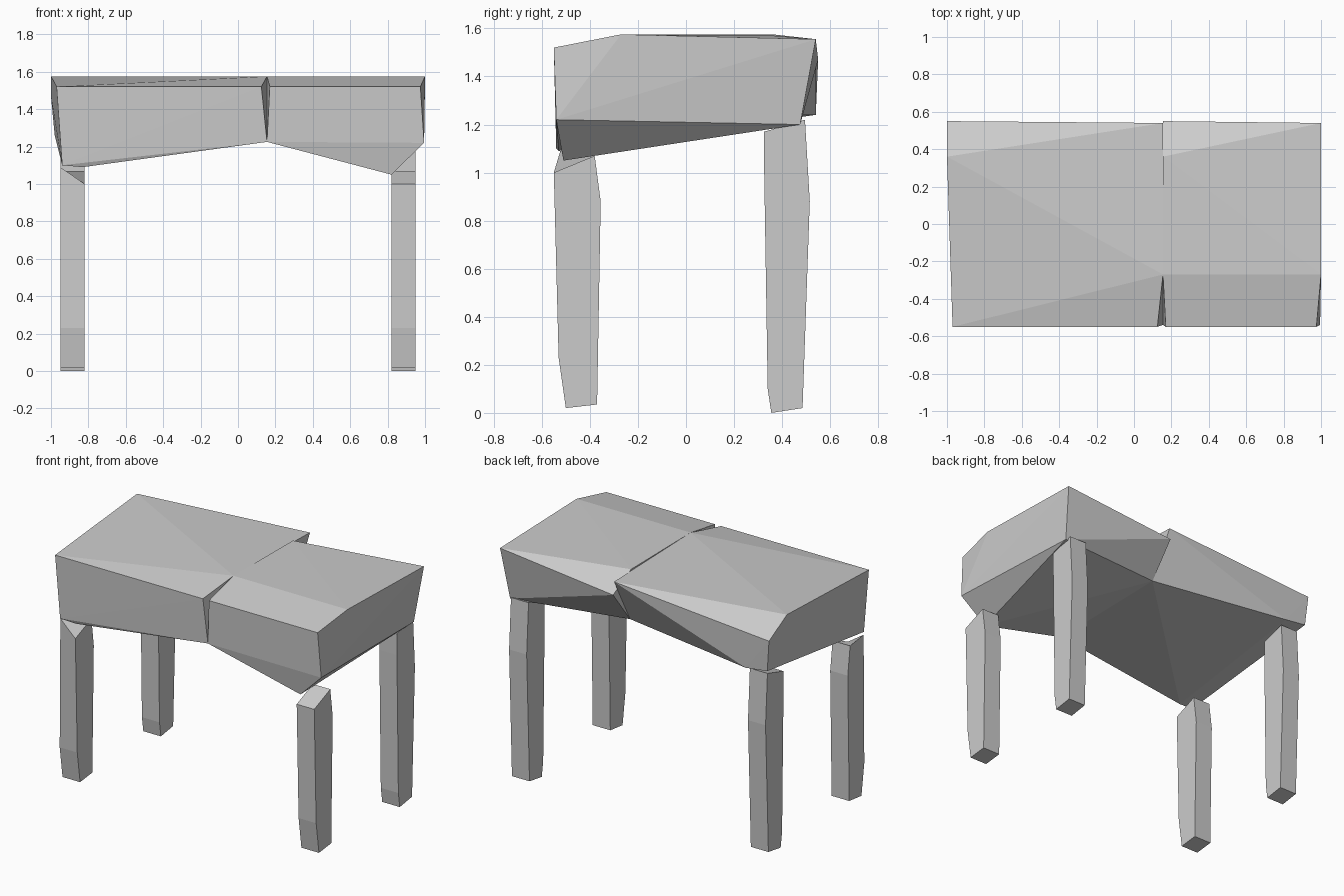
import bpy, bmesh

cube = bpy.data.objects.get("Cube")
if cube:
    bpy.data.objects.remove(cube, do_unlink=True)

stone = bpy.data.materials.new("pale_grey")
stone.use_nodes = True
colour = (0.6, 0.6, 0.6, 1)
stone.diffuse_color = colour
stone.node_tree.nodes["Principled BSDF"].inputs["Base Color"].default_value = colour


def add_object(name, bm):
    bmesh.ops.recalc_face_normals(bm, faces=bm.faces)
    mesh = bpy.data.meshes.new(name)
    bm.to_mesh(mesh)
    bm.free()
    mesh.materials.append(stone)
    obj = bpy.data.objects.new(name, mesh)
    bpy.context.collection.objects.link(obj)
    return obj


def hull(name, corners):
    """Faceted slab wrapped around its corner points."""
    bm = bmesh.new()
    for co in corners:
        bm.verts.new(co)
    result = bmesh.ops.convex_hull(bm, input=bm.verts)
    loose = {v for v in result["geom_interior"] if isinstance(v, bmesh.types.BMVert)}
    bmesh.ops.delete(bm, geom=list(loose), context="VERTS")
    add_object(name, bm)


def leg(name, profile, side, lift=0.0):
    """Leg from a side outline; lift raises the outer front corner at the top."""
    bm = bmesh.new()
    inner, outer = 0.82 * side, 0.95 * side
    a = [bm.verts.new((inner, y, z)) for y, z in profile]
    b = [bm.verts.new((outer, y, z)) for y, z in profile]
    bm.faces.new(a)
    bm.faces.new(b[::-1])
    for i in range(len(a)):
        j = (i + 1) % len(a)
        bm.faces.new((a[j], a[i], b[i], b[j]))
    b[-2].co.z += lift
    b[-2].co.y += lift * 0.3
    add_object(name, bm)


# Shared seam between the two slabs, with a V notch at the front
seam = 0.155
seam_front_top = (seam, -0.27, 1.575)
seam_front_low = (seam, -0.54, 1.225)
seam_back_low = (seam, 0.37, 1.24)
shared = [seam_front_top, seam_front_low, seam_back_low]

# Right slab of the top
hull("top_slab_right", shared + [
    (0.125, -0.55, 1.52), (seam, 0.54, 1.555),
    (-0.97, -0.55, 1.52), (-1, 0.36, 1.575), (-1, 0.55, 1.47),
    (-0.98, 0.54, 1.26), (-0.82, 0.54, 1.24),
    (-0.83, -0.53, 1.09), (-0.94, -0.54, 1.1)])

# Left slab of the top
hull("top_slab_left", shared + [
    (0.17, -0.55, 1.52), (seam, 0.36, 1.57), (seam, 0.55, 1.47),
    (0.975, -0.55, 1.52), (1, -0.27, 1.575), (1, 0.54, 1.555),
    (0.995, -0.54, 1.22), (0.97, 0.475, 1.2), (0.82, -0.51, 1.05)])

# Legs, each pair sharing one outline
front = [(-0.5, 0.02), (-0.37, 0.035), (-0.355, 0.88), (-0.38, 1.07),
         (-0.55, 1.0), (-0.53, 0.23)]
back = [(0.34, 0.1), (0.355, 0), (0.485, 0.02), (0.515, 0.88),
        (0.495, 1.22), (0.325, 1.17), (0.325, 1.03)]
for side, word in ((-1, "right"), (1, "left")):
    leg("front_leg_" + word, front, side, 0.09 if side < 0 else 0)
    leg("back_leg_" + word, back, side)
